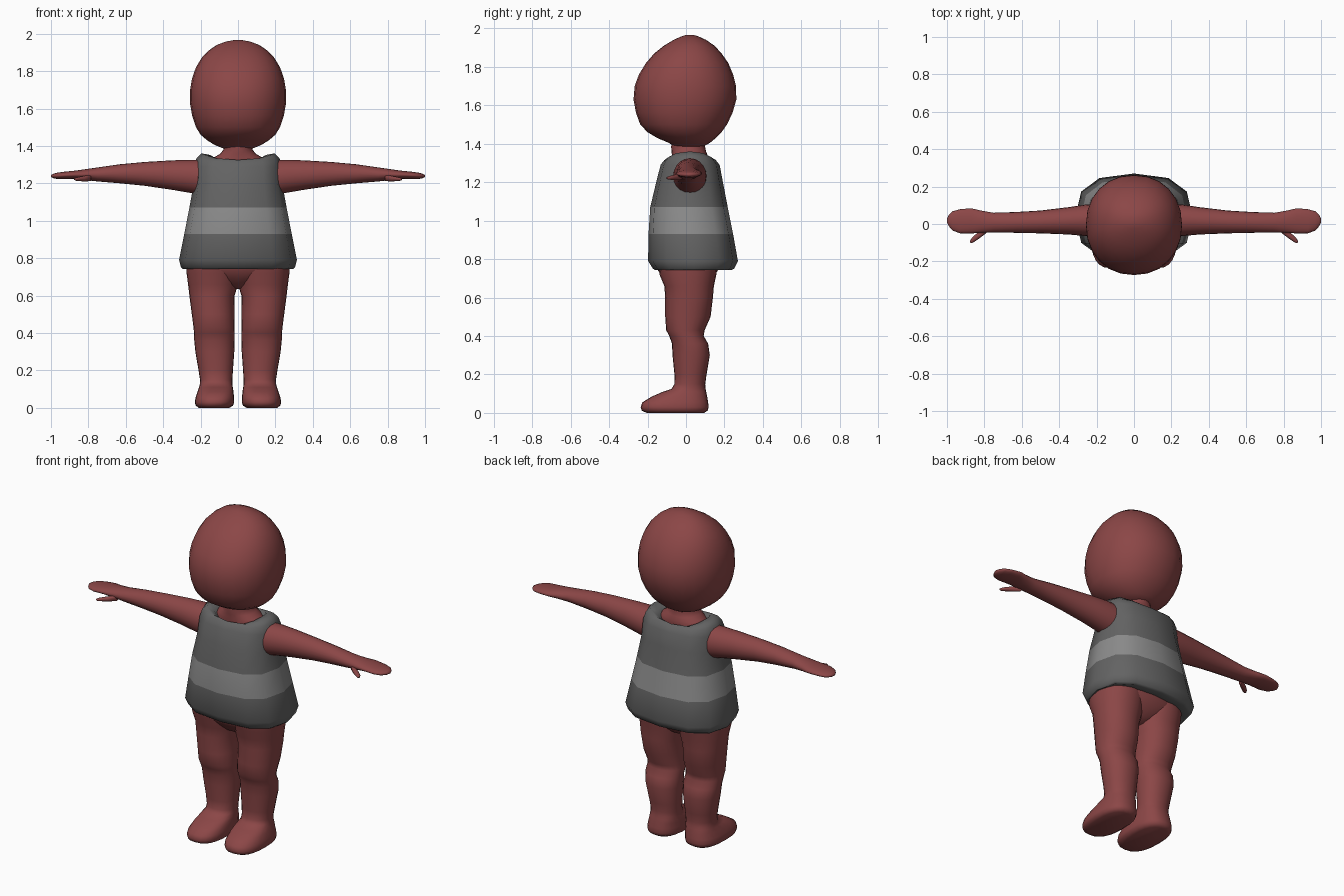
import bpy, bmesh, math


def material(name, rgb):
    m = bpy.data.materials.new(name)
    m.diffuse_color = (*rgb, 1)
    return m


SKIN = material("red brown skin", (0.26, 0.062, 0.062))
DARK = material("dark grey cloth", (0.125, 0.125, 0.125))
LIGHT = material("light grey band", (0.26, 0.26, 0.26))


def loft(name, rings, axis="Z", segs=24, power=2.0, mats=(SKIN,), mirror=False, caps=True, angle=60):
    """Skin superellipse rings (t, a0, a1, b0, b1[, dip]) placed along an axis."""
    bm = bmesh.new()
    loops = []
    for r in rings:
        t, a0, a1, b0, b1 = r[:5]
        dip = r[5] if len(r) > 5 else 0
        p = power(t) if callable(power) else power
        loop = []
        for i in range(segs):
            ang = 2 * math.pi * i / segs
            c, s = math.cos(ang), math.sin(ang)
            a = (a0 + a1) / 2 + (a1 - a0) / 2 * math.copysign(abs(c) ** (2 / p), c)
            b = (b0 + b1) / 2 + (b1 - b0) / 2 * math.copysign(abs(s) ** (2 / p), s)
            co = (a, b, t - dip * s * s) if axis == "Z" else (t, a, b)
            loop.append(bm.verts.new(co))
        loops.append(loop)
    for lo, hi in zip(loops, loops[1:]):
        for i in range(segs):
            j = (i + 1) % segs
            bm.faces.new((lo[i], lo[j], hi[j], hi[i]))
    if caps:
        bm.faces.new(loops[0][::-1])
        bm.faces.new(loops[-1])
    bmesh.ops.recalc_face_normals(bm, faces=bm.faces)
    me = bpy.data.meshes.new(name)
    bm.to_mesh(me)
    bm.free()
    for m in mats:
        me.materials.append(m)
    me.shade_smooth()
    me.set_sharp_from_angle(angle=math.radians(angle))
    ob = bpy.data.objects.new(name, me)
    bpy.context.collection.objects.link(ob)
    if mirror:
        ob.modifiers.new("mirror", "MIRROR")
    return ob


def sym(z, w, y0, y1, dip=0):
    """Ring that is symmetric across x = 0."""
    return (z, -w, w, y0, y1, dip)


# Head: large rounded egg with a fuller front
loft("head", [
    sym(1.385, 0.075, -0.06, 0.09), sym(1.405, 0.125, -0.09, 0.125),
    sym(1.43, 0.165, -0.15, 0.155), sym(1.46, 0.2, -0.2, 0.185),
    sym(1.50, 0.225, -0.238, 0.213), sym(1.56, 0.245, -0.26, 0.242),
    sym(1.63, 0.257, -0.273, 0.262), sym(1.70, 0.256, -0.267, 0.26),
    sym(1.76, 0.246, -0.245, 0.245), sym(1.82, 0.225, -0.208, 0.22),
    sym(1.87, 0.195, -0.165, 0.185), sym(1.91, 0.157, -0.115, 0.148),
    sym(1.94, 0.113, -0.065, 0.105), sym(1.958, 0.065, -0.025, 0.065),
    sym(1.966, 0.02, 0.0, 0.04)], power=2.15)

# Neck and the shoulder skin inside the collar
loft("neck", [
    sym(1.24, 0.17, -0.065, 0.105), sym(1.31, 0.15, -0.073, 0.113),
    sym(1.338, 0.13, -0.073, 0.113), sym(1.358, 0.095, -0.075, 0.105),
    sym(1.38, 0.078, -0.077, 0.1), sym(1.43, 0.078, -0.075, 0.1)])

# Sleeveless vest with a folded hem, dipped neckline and light band
vest = loft("vest", [
    sym(0.765, 0.25, -0.13, 0.16), sym(0.742, 0.295, -0.16, 0.235),
    sym(0.75, 0.305, -0.172, 0.25), sym(0.79, 0.315, -0.197, 0.27),
    sym(0.93, 0.287, -0.195, 0.245), sym(1.07, 0.26, -0.186, 0.217),
    sym(1.20, 0.236, -0.155, 0.192), sym(1.29, 0.232, -0.132, 0.175),
    sym(1.335, 0.222, -0.113, 0.155, 0.02), sym(1.36, 0.195, -0.098, 0.138, 0.035),
    sym(1.352, 0.15, -0.086, 0.125, 0.037), sym(1.325, 0.125, -0.068, 0.108, 0.037)],
    segs=12, power=2.6, mats=(DARK, LIGHT), caps=False)
for f in vest.data.polygons:
    f.material_index = 1 if 0.94 < f.center.z < 1.06 else 0

# Pelvis bridging the legs
loft("pelvis", [
    sym(0.635, 0.03, -0.03, 0.06), sym(0.655, 0.09, -0.07, 0.1),
    sym(0.69, 0.18, -0.105, 0.135), sym(0.74, 0.272, -0.145, 0.165),
    sym(0.80, 0.27, -0.15, 0.18)], power=2.2)

# Legs running down into broad rounded feet
loft("legs", [
    (0.78, -0.01, 0.277, -0.145, 0.165), (0.72, -0.005, 0.275, -0.138, 0.158),
    (0.66, 0.0, 0.267, -0.113, 0.145), (0.60, 0.018, 0.26, -0.108, 0.14),
    (0.50, 0.02, 0.247, -0.108, 0.128), (0.43, 0.018, 0.238, -0.103, 0.097),
    (0.40, 0.018, 0.235, -0.087, 0.092), (0.36, 0.018, 0.234, -0.073, 0.115),
    (0.30, 0.02, 0.228, -0.07, 0.124), (0.20, 0.027, 0.211, -0.06, 0.107),
    (0.15, 0.03, 0.203, -0.06, 0.1), (0.125, 0.03, 0.204, -0.075, 0.102),
    (0.11, 0.028, 0.208, -0.12, 0.105), (0.085, 0.024, 0.217, -0.178, 0.11),
    (0.055, 0.021, 0.227, -0.227, 0.115), (0.03, 0.02, 0.231, -0.236, 0.118),
    (0.012, 0.026, 0.227, -0.23, 0.113), (0.0, 0.045, 0.21, -0.205, 0.095)],
    power=lambda z: 2.5 if z < 0.12 else 2.15, mirror=True)

# Arms stretched sideways, ending in mitten hands
loft("arms", [
    (0.18, -0.068, 0.108, 1.13, 1.325), (0.25, -0.065, 0.105, 1.148, 1.325),
    (0.35, -0.056, 0.09, 1.165, 1.323), (0.50, -0.05, 0.072, 1.187, 1.314),
    (0.63, -0.047, 0.064, 1.2, 1.302), (0.75, -0.045, 0.06, 1.21, 1.285),
    (0.82, -0.048, 0.072, 1.218, 1.275), (0.87, -0.05, 0.084, 1.224, 1.268),
    (0.93, -0.05, 0.079, 1.224, 1.262), (0.97, -0.035, 0.068, 1.224, 1.256),
    (0.99, -0.012, 0.048, 1.228, 1.25), (1.0, 0.008, 0.028, 1.234, 1.244)],
    axis="X", segs=20, mirror=True)

# Thumbs angled forward
loft("thumbs", [
    (0.785, -0.045, -0.015, 1.212, 1.247), (0.82, -0.072, -0.036, 1.21, 1.24),
    (0.85, -0.093, -0.058, 1.212, 1.234), (0.868, -0.103, -0.075, 1.214, 1.23),
    (0.876, -0.1, -0.09, 1.218, 1.226)],
    axis="X", segs=12, mirror=True)
